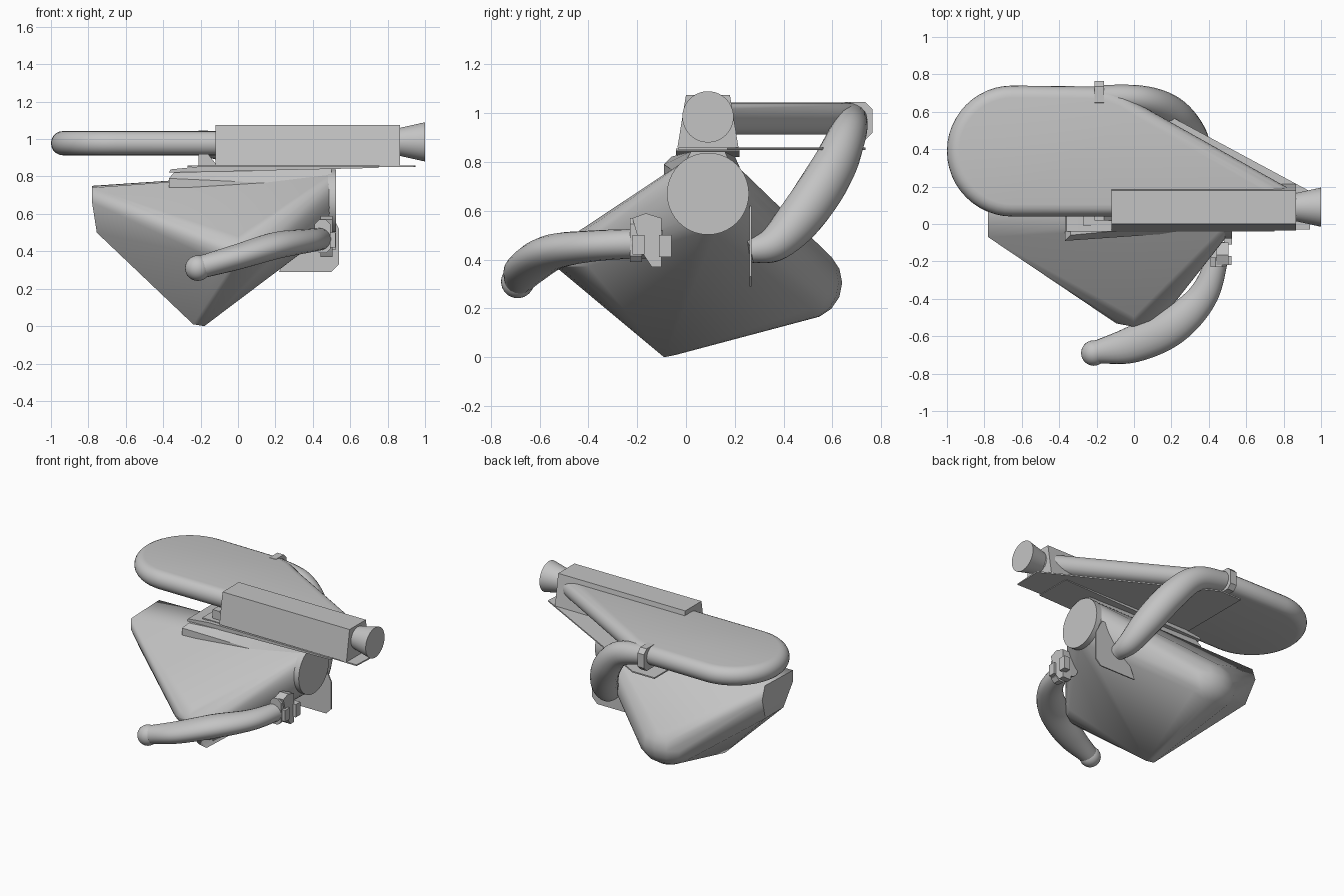
import bpy, bmesh, math
from mathutils import Vector

if "Cube" in bpy.data.objects:
    bpy.data.objects.remove(bpy.data.objects["Cube"])

grey = bpy.data.materials.new("plain_grey")
grey.use_nodes = True
grey.diffuse_color = (0.55, 0.55, 0.55, 1)
grey.node_tree.nodes["Principled BSDF"].inputs["Base Color"].default_value = (0.55, 0.55, 0.55, 1)


def finish(obj, angle=30):
    bpy.ops.object.select_all(action='DESELECT')
    bpy.context.view_layer.objects.active = obj
    obj.select_set(True)
    obj.data.materials.append(grey)
    bpy.ops.object.shade_smooth_by_angle(angle=math.radians(angle))


def from_bmesh(name, bm, angle=30):
    bmesh.ops.recalc_face_normals(bm, faces=bm.faces)
    mesh = bpy.data.meshes.new(name)
    bm.to_mesh(mesh)
    bm.free()
    obj = bpy.data.objects.new(name, mesh)
    bpy.context.collection.objects.link(obj)
    finish(obj, angle)


def loft(name, rings, angle=30):
    """Skin a list of equal rings and cap both ends."""
    bm = bmesh.new()
    loops = [[bm.verts.new(p) for p in ring] for ring in rings]
    n = len(loops[0])
    for a, b in zip(loops, loops[1:]):
        for i in range(n):
            j = (i + 1) % n
            bm.faces.new((a[i], a[j], b[j], b[i]))
    bm.faces.new(loops[0])
    bm.faces.new(loops[-1])
    from_bmesh(name, bm, angle)


def prism(name, outline, axis, lo, hi):
    """Extrude a 2D outline along an axis (x: yz, y: xz, z: xy)."""
    place = {'x': lambda a, b, c: (c, a, b),
             'y': lambda a, b, c: (a, c, b),
             'z': lambda a, b, c: (a, b, c)}[axis]
    loft(name, [[place(a, b, c) for a, b in outline] for c in (lo, hi)])


def rect(a0, a1, b0, b1, c=0.0):
    """Rectangle outline, with cut corners when c is given."""
    if not c:
        return [(a0, b0), (a1, b0), (a1, b1), (a0, b1)]
    return [(a0 + c, b0), (a1 - c, b0), (a1, b0 + c), (a1, b1 - c),
            (a1 - c, b1), (a0 + c, b1), (a0, b1 - c), (a0, b0 + c)]


def rounded_slab(name, outline, radius, z):
    """Flat slab whose rim is a half circle; the outline is the inner line."""
    pts = [Vector(p) for p in outline]
    normals = []
    for i, p in enumerate(pts):
        d0 = (p - pts[i - 1]).normalized()
        d1 = (pts[(i + 1) % len(pts)] - p).normalized()
        t = d0 + d1
        normals.append(Vector((t.y, -t.x)) * 2 / t.length_squared)
    rings = []
    for k in range(11):
        a = -math.pi / 2 + math.pi * k / 10
        r = radius * math.cos(a)
        rings.append([(*(p + n * r), z + radius * math.sin(a)) for p, n in zip(pts, normals)])
    loft(name, rings, 35)


def tube(name, stations, steps=8, sides=20):
    """Sweep an ellipse through stations of x, y, z, width radius, height radius."""
    s = [Vector(p) for p in stations]
    s = [s[0] * 2 - s[1]] + s + [s[-1] * 2 - s[-2]]
    line = []
    for p0, p1, p2, p3 in zip(s, s[1:], s[2:], s[3:]):
        for k in range(steps):
            t = k / steps
            line.append((p1 * 2 + (p2 - p0) * t + (p0 * 2 - p1 * 5 + p2 * 4 - p3) * t ** 2
                         + (p1 * 3 - p0 - p2 * 3 + p3) * t ** 3) / 2)
    line.append(s[-2])
    rings = []
    for i, p in enumerate(line):
        tangent = Vector((line[min(i + 1, len(line) - 1)] - line[max(i - 1, 0)])[:3])
        side = tangent.cross(Vector((0, 0, 1))).normalized()
        up = side.cross(tangent).normalized()
        rings.append([Vector(p[:3]) + side * p[3] * math.cos(a) + up * p[4] * math.sin(a)
                      for a in (math.tau * k / sides for k in range(sides))])
    loft(name, rings, 45)


def cone(name, r1, r2, x0, x1, y, z):
    bpy.ops.mesh.primitive_cone_add(vertices=40, radius1=r1, radius2=r2, depth=x1 - x0,
                                    location=((x0 + x1) / 2, y, z),
                                    rotation=(0, math.pi / 2, 0))
    bpy.context.object.name = name
    finish(bpy.context.object)


def ellipsoid(center, radii):
    bm = bmesh.new()
    bmesh.ops.create_uvsphere(bm, u_segments=14, v_segments=8, radius=1)
    pts = [Vector(center) + Vector([a * r for a, r in zip(v.co, radii)]) for v in bm.verts]
    bm.free()
    return pts


def skin(name, points):
    """Tight convex skin around points."""
    bm = bmesh.new()
    for p in points:
        bm.verts.new(p)
    hull = bmesh.ops.convex_hull(bm, input=bm.verts)
    loose = {v for v in hull["geom_interior"] + hull["geom_unused"]
             if isinstance(v, bmesh.types.BMVert)}
    bmesh.ops.delete(bm, geom=list(loose), context='VERTS')
    from_bmesh(name, bm, 28)


# Main shell: stretched skin over two rounded lobes, a mouth ring, an end face and a keel point
mouth = [(0.49, 0.09 + 0.165 * math.cos(t), 0.67 + 0.165 * math.sin(t))
         for t in (i * math.tau / 32 for i in range(32))]
end_face = [(-0.78, -0.07, 0.74), (-0.78, 0.24, 0.75), (-0.78, -0.07, 0.66),
            (-0.78, 0.27, 0.66), (-0.755, 0, 0.5), (-0.755, 0.2, 0.5)]
keel = [(-0.24, -0.09, 0.01), (-0.18, -0.09, 0), (-0.2, -0.04, 0.01)]
skin("main_shell", ellipsoid((0, -0.36, 0.41), (0.22, 0.19, 0.1))
     + ellipsoid((-0.2, 0.49, 0.305), (0.2, 0.15, 0.15)) + mouth + end_face + keel)

# Mouth collar and saddle on top of the shell
cone("mouth_collar", 0.168, 0.168, 0.48, 0.525, 0.09, 0.67)
skin("saddle", [(-0.37, -0.09, 0.74), (-0.37, -0.09, 0.79), (-0.34, -0.06, 0.822),
                (0.5, 0.02, 0.842), (0.5, -0.03, 0.75), (0.5, 0.16, 0.842), (0.5, 0.2, 0.75),
                (-0.34, 0.2, 0.822), (-0.37, 0.22, 0.78), (-0.37, 0.22, 0.74)])
prism("saddle_cover", [(-0.37, 0.82), (0.75, 0.846), (0.75, 0.856), (-0.2, 0.854),
                       (-0.36, 0.838)], 'y', -0.04, 0.22)

# Upper housing with its flared outlet
prism("housing", [(-0.035, 0.86), (0.215, 0.86), (0.18, 1.075), (0, 1.075)], 'x', -0.12, 0.865)
cone("outlet", 0.075, 0.105, 0.865, 1.0, 0.09, 0.985)
prism("housing_bracket", [(-0.21, 0.855), (-0.12, 0.855), (-0.12, 0.87), (-0.16, 0.92),
                          (-0.21, 0.92)], 'y', 0.02, 0.19)

# Broad rounded panel with a half-round left end
panel = [(-0.65 + 0.285 * math.cos(t), 0.39 + 0.285 * math.sin(t))
         for t in (math.pi / 2 + i * math.pi / 24 for i in range(25))]
panel += [(0.82, 0.105), (0.82, 0.12), (0.0, 0.58), (-0.08, 0.63), (-0.18, 0.67)]
rounded_slab("rounded_panel", panel, 0.065, 0.978)
prism("base_plate", [(-0.27, -0.01), (0.94, -0.03), (0.95, 0.17), (0.15, 0.6), (-0.1, 0.735),
                     (-0.27, 0.735)], 'z', 0.85, 0.859)

# Rear pipe from its flange up to the panel, with a clamp
tube("rear_pipe", [(0.36, 0.26, 0.435, 0.05, 0.05), (0.345, 0.37, 0.47, 0.075, 0.075),
                   (0.29, 0.49, 0.6, 0.09, 0.095), (0.19, 0.6, 0.77, 0.09, 0.095),
                   (0.04, 0.665, 0.92, 0.075, 0.08), (-0.2, 0.68, 0.978, 0.064, 0.064)])
prism("rear_flange", [(0.22, 0.29), (0.5, 0.29), (0.54, 0.33), (0.54, 0.52), (0.49, 0.62),
                      (0.36, 0.62)], 'y', 0.26, 0.268)
prism("panel_clamp", rect(0.62, 0.765, 0.89, 1.045, 0.03), 'x', -0.21, -0.16)

# Front pipe with a ball end and its clamp blocks
tube("front_pipe", [(-0.2, -0.685, 0.315, 0.062, 0.06), (-0.01, -0.645, 0.368, 0.097, 0.068),
                    (0.2, -0.55, 0.43, 0.1, 0.072), (0.365, -0.39, 0.455, 0.08, 0.064),
                    (0.44, -0.2, 0.465, 0.06, 0.06), (0.44, -0.1, 0.46, 0.06, 0.06)])
bpy.ops.mesh.primitive_uv_sphere_add(segments=28, ring_count=16, radius=0.068,
                                     location=(-0.215, -0.69, 0.31))
bpy.context.object.name = "ball_end"
finish(bpy.context.object)
prism("clamp_flange", rect(0.41, 0.495, 0.39, 0.57, 0.025), 'y', -0.23, -0.18)
prism("clamp_block", [(-0.18, 0.43), (-0.14, 0.37), (-0.1, 0.37), (-0.1, 0.57), (-0.165, 0.59),
                      (-0.22, 0.57)], 'x', 0.44, 0.505)
prism("clamp_nub", rect(0.46, 0.52, 0.42, 0.5), 'y', -0.22, -0.17)
prism("clamp_stud", rect(0.48, 0.525, 0.41, 0.5), 'y', -0.11, -0.06)
